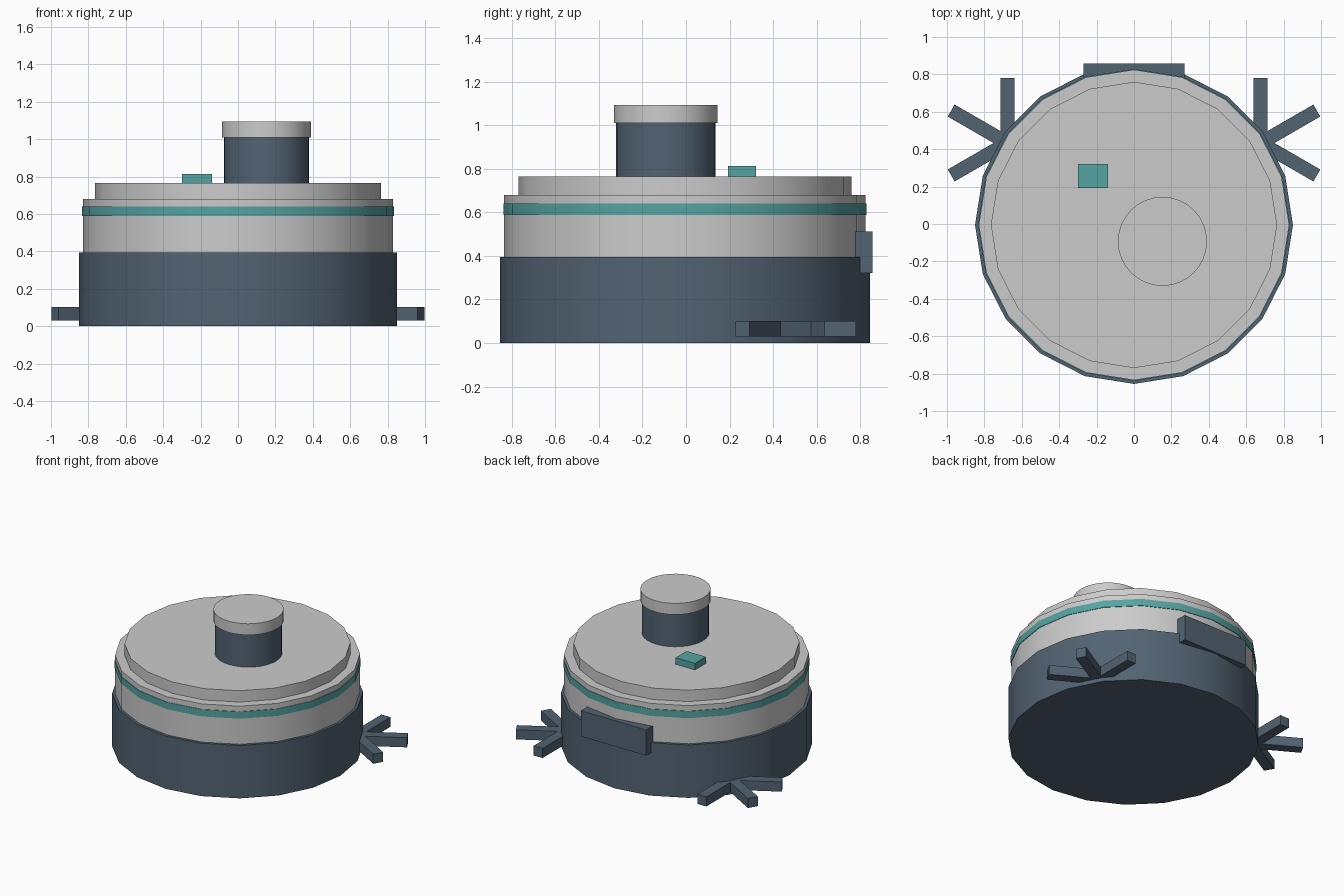
import bpy
from math import radians

if "Cube" in bpy.data.objects:
    bpy.data.objects.remove(bpy.data.objects["Cube"])

CY = -0.005  # body axis in y


def material(name, rgb):
    m = bpy.data.materials.new(name)
    m.diffuse_color = (*rgb, 1)
    m.use_nodes = True
    m.node_tree.nodes["Principled BSDF"].inputs["Base Color"].default_value = m.diffuse_color
    return m


slate = material("slate", (0.085, 0.125, 0.17))
teal = material("teal", (0.09, 0.37, 0.36))


def finish(name, mat):
    ob = bpy.context.object
    ob.name = name
    if mat:
        ob.data.materials.append(mat)
    return ob


def disc(name, r, z0, z1, x=0, y=CY, sides=20, mat=None):
    bpy.ops.mesh.primitive_cylinder_add(vertices=sides, radius=r, depth=z1 - z0,
                                        location=(x, y, (z0 + z1) / 2))
    bpy.ops.object.shade_smooth_by_angle(angle=radians(30))
    return finish(name, mat)


def box(name, lo, hi, mat=None, rot=0):
    bpy.ops.mesh.primitive_cube_add(size=1, location=[(a + b) / 2 for a, b in zip(lo, hi)],
                                    rotation=(0, 0, rot))
    bpy.context.object.scale = [b - a for a, b in zip(lo, hi)]
    bpy.ops.object.transform_apply(location=False, rotation=False, scale=True)
    return finish(name, mat)


# Stacked low-poly body
disc("lower_body", 0.85, 0, 0.395, mat=slate)
disc("upper_body", 0.83, 0.39, 0.68)
disc("accent_band", 0.834, 0.588, 0.64, mat=teal)
disc("top_plate", 0.765, 0.675, 0.765)

# Sensor turret, offset from the centre
disc("turret", 0.228, 0.76, 1.01, 0.152, -0.093, 32, slate)
disc("turret_cap", 0.238, 1.01, 1.094, 0.152, -0.093, 32)

# Button on top and plate at the back
box("button", (-0.30, 0.193, 0.755), (-0.14, 0.322, 0.814), teal)
box("rear_plate", (-0.27, 0.778, 0.321), (0.27, 0.857, 0.513), slate)

# Side brushes: three crossed bars on each side
for side, sx in (("left", -1), ("right", 1)):
    hx, hy, half, w = 0.677 * sx, 0.433, 0.347, 0.037
    for i, deg in enumerate((30, 90, 150)):
        box(f"{side}_brush_arm_{i + 1}", (hx - half, hy - w, 0.03),
            (hx + half, hy + w, 0.102), slate, radians(deg))
